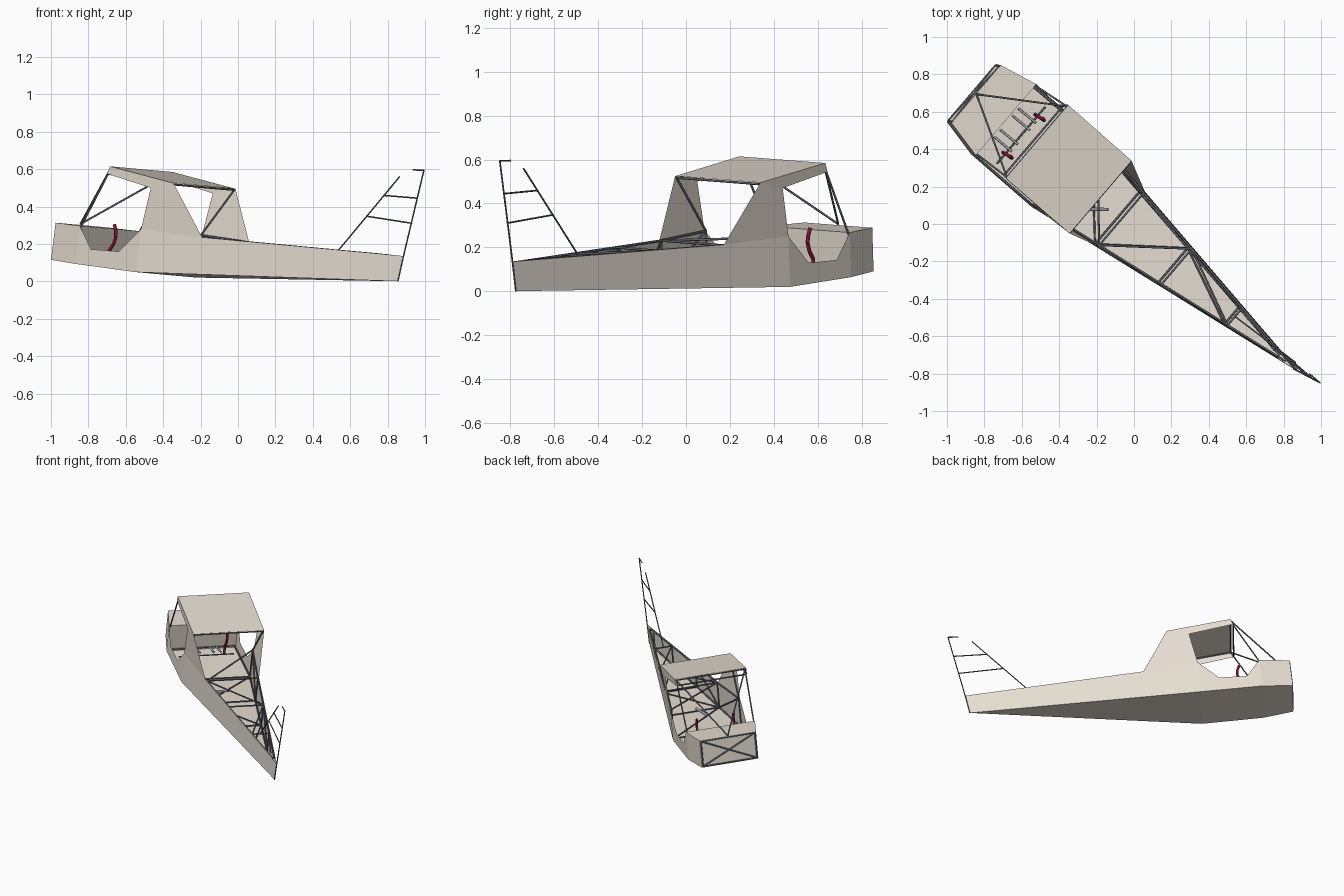
import bpy, bmesh
from mathutils import Vector, Matrix

cube = bpy.data.objects.get("Cube")
if cube:
    bpy.data.objects.remove(cube)

# Airframe axes: aft, across, up (parked askew, nose high)
ORIGIN = Vector((-0.868, 0.70, 0.103))
AFT = Vector((0.755, -0.652, -0.1145))
UP = AFT.cross(Vector((0.645, 0.762, -0.058))).normalized()
ACROSS = UP.cross(AFT).normalized()


def place(p):
    return ORIGIN + AFT * p[0] + ACROSS * p[1] + UP * p[2]


def flip(p):
    return (p[0], -p[1], p[2])


def material(name, color):
    m = bpy.data.materials.new(name)
    m.use_nodes = True
    m.diffuse_color = (*color, 1)
    m.node_tree.nodes["Principled BSDF"].inputs["Base Color"].default_value = (*color, 1)
    return m


fabric = material("beige fabric", (0.79, 0.725, 0.64))
steel = material("dark steel", (0.125, 0.142, 0.162))
grey = material("grey metal", (0.32, 0.34, 0.37))
red = material("dark red", (0.22, 0.006, 0.038))


def finish(name, bm, mat):
    mesh = bpy.data.meshes.new(name)
    bm.to_mesh(mesh)
    bm.free()
    mesh.materials.append(mat)
    ob = bpy.data.objects.new(name, mesh)
    bpy.context.collection.objects.link(ob)
    return ob


def sheet(name, polygons):
    bm = bmesh.new()
    for poly in polygons:
        bm.faces.new([bm.verts.new(place(p)) for p in poly])
    bmesh.ops.remove_doubles(bm, verts=bm.verts, dist=0.0005)
    bmesh.ops.recalc_face_normals(bm, faces=bm.faces)
    return finish(name, bm, fabric)


def tubes(name, paths, radius=0.0055, mat=steel, both=False):
    bm = bmesh.new()
    if both:
        paths = paths + [[flip(p) for p in path] for path in paths]
    for path in paths:
        pts = [place(p) for p in path]
        for a, b in zip(pts, pts[1:]):
            d = b - a
            turn = d.to_track_quat('Z', 'Y').to_matrix().to_4x4()
            bmesh.ops.create_cone(bm, cap_ends=True, segments=8, radius1=radius, radius2=radius,
                                  depth=d.length, matrix=Matrix.Translation((a + b) / 2) @ turn)
    ob = finish(name, bm, mat)
    ob.data.shade_smooth()
    ob.data.set_sharp_from_angle(angle=0.9)
    return ob


# Key points on one side
nose_low, nose_top = (0, .204, 0), (0, .204, .20)
cowl_low, cowl_top = (.21, .25, 0), (.21, .25, .205)
cabin_low, cabin_top = (.64, .252, .005), (.64, .252, .237)
sill_front, sill_back = (.31, .251, .09), (.505, .252, .10)
roof_front, roof_back = (.375, .258, .544), (.828, .256, .506)
lintel_front, lintel_back = (.36, .257, .502), (.675, .256, .463)
deck = (1.022, .193, .24)
tail_low, tail_top = (2.256, 0, .157), (2.273, 0, .295)

# Fabric skins
side = [
    [nose_low, cowl_low, cowl_top, nose_top],
    [cowl_low, cabin_low, cabin_top, sill_back, sill_front, cowl_top],
    [cabin_low, tail_low, tail_top, deck, cabin_top],
    [cabin_top, deck, roof_back, lintel_back],
    [lintel_front, lintel_back, roof_back, roof_front],
]
sheet("left_side_skin", side)
sheet("right_side_skin", [[flip(p) for p in poly] for poly in side])


def span(a, b):
    return [a, b, flip(b), flip(a)]


sheet("belly_skin", [span(nose_low, cowl_low), span(cowl_low, cabin_low),
                     [cabin_low, tail_low, flip(cabin_low)]])
sheet("cowl_top", [span(nose_top, cowl_top)])
sheet("nose_panel", [span(nose_low, nose_top)])
sheet("instrument_bulkhead", [span(cowl_low, cowl_top)])
sheet("roof_skin", [span(roof_front, roof_back)])


# Tubes sit just inside the skin
def inside(p, lift=0.0):
    return (p[0], p[1] - 0.009 if p[1] > 0.01 else 0, p[2] + lift)


def rail(u, top):
    a, b = (deck, tail_top) if top else (cabin_low, tail_low)
    f = (u - a[0]) / (b[0] - a[0])
    p = tuple(x + (y - x) * f for x, y in zip(a, b))
    return inside(p, -0.004 if top else 0.012)


stations = [1.022, 1.41, 1.82]
tops = [rail(u, True) for u in stations]
lows = [rail(u, False) for u in stations]
c_low, c_top = inside(cabin_low, .012), inside(cabin_top, -.004)
f_low, f_top = inside(cowl_low, .012), inside(cowl_top, -.007)
n_low, n_top = inside(nose_low, .008), inside(nose_top, -.006)
r_front, r_back = inside(roof_front, -.007), inside(roof_back, -.007)
l_front = inside(lintel_front)

tubes("longerons", [[n_low, f_low, c_low, rail(2.15, False)],
                    [c_top, tops[0], rail(2.18, True)],
                    [n_top, f_top]], both=True)
tubes("side_truss", [[c_low, c_top], [c_top, lows[0]], [lows[0], tops[1]], [tops[1], lows[2]]]
      + [[a, b] for a, b in zip(tops, lows)], .005, both=True)
tubes("cabin_frame", [[f_top, l_front, r_front], [c_top, r_back], [r_front, r_back]],
      .005, both=True)

# Cross members and zigzag bracing over the open back
tubes("cross_members", [[p, flip(p)] for p in
                        tops + lows + [c_low, f_low, r_front, r_back, l_front]])
tubes("deck_bracing", [[flip(tops[0]), c_top], [flip(tops[0]), tops[1]],
                       [tops[1], flip(tops[2])], [tops[2], (2.1, 0, .284)]])
tubes("belly_bracing", [[c_low, flip(lows[0])], [flip(lows[0]), lows[1]],
                        [lows[1], flip(lows[2])]], .005)

# Nose lattice and windscreen vee
tubes("nose_lattice", [[n_low, flip(n_top)], [n_top, flip(n_low)], [n_low, flip(n_low)],
                       [n_top, flip(n_top)], [n_low, n_top], [flip(n_low), flip(n_top)]])
tubes("windscreen_vee", [[(0, 0, .205), r_front]], .005, both=True)

# Tail fin
fin_top = (2.34, 0, .766)
tubes("tail_post", [[tail_low, tail_top, fin_top, (2.265, 0, .758)]], .004)
tubes("fin_leading_edge", [[(1.82, 0, .278), (2.177, 0, .712)]], .004)
tubes("fin_ribs", [[(1.983, 0, .476), (2.302, 0, .475)], [(2.085, 0, .60), (2.317, 0, .612)]], .004)

# Cockpit controls
tubes("control_sticks", [[(.332, .133, .02), (.335, .133, .09), (.360, .133, .13),
                          (.371, .133, .17), (.366, .133, .20), (.350, .133, .235)]],
      .009, red, both=True)
tubes("stick_shaft", [[(.345, -.20, .03), (.345, .20, .03)]], .005)
tubes("floor_rods", [[(.24, .05, .03), (.36, .05, .06)], [(.24, .10, .03), (.36, .10, .06)]],
      .007, grey, both=True)
tubes("rear_lever", [[(.88, -.06, .06), (.95, 0, .10)]], .009, grey)
